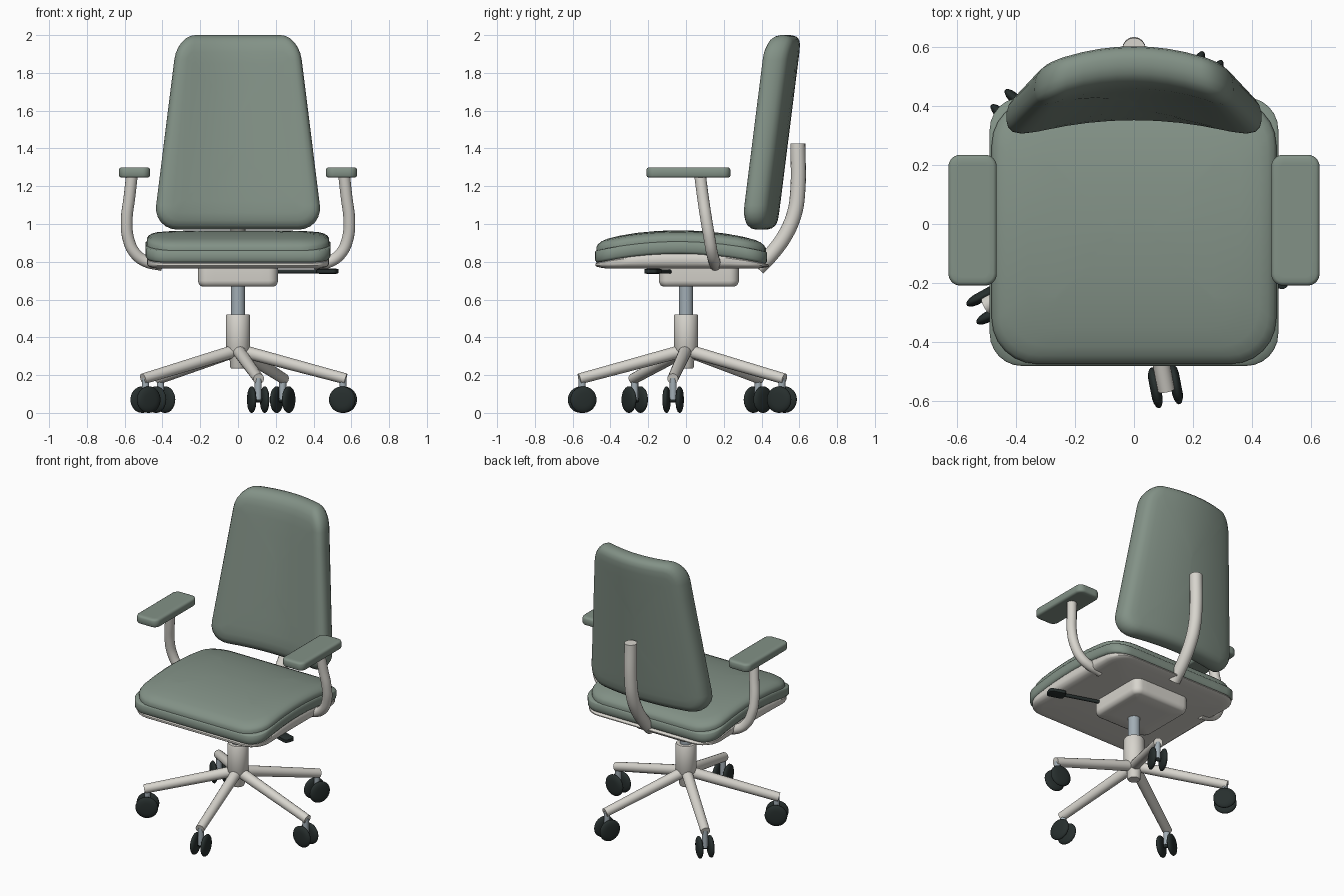
import bpy, bmesh, math
from mathutils import Vector, Matrix

if "Cube" in bpy.data.objects:
    bpy.data.objects.remove(bpy.data.objects["Cube"])


def material(name, rgb):
    m = bpy.data.materials.new(name)
    m.diffuse_color = (*rgb, 1)
    m.use_nodes = True
    m.node_tree.nodes["Principled BSDF"].inputs["Base Color"].default_value = m.diffuse_color
    return m


GREEN = material("sage fabric", (0.225, 0.285, 0.24))
WHITE = material("off white plastic", (0.68, 0.66, 0.61))
DARK = material("dark rubber", (0.02, 0.028, 0.027))
METAL = material("grey metal", (0.36, 0.42, 0.46))


def finish(name, mesh, mat, angle=40):
    mesh.materials.clear()
    mesh.materials.append(mat)
    ob = bpy.data.objects.new(name, mesh)
    bpy.context.collection.objects.link(ob)
    bpy.ops.object.select_all(action='DESELECT')
    ob.select_set(True)
    bpy.context.view_layer.objects.active = ob
    bpy.ops.object.shade_smooth_by_angle(angle=math.radians(angle))
    return ob


def loft(name, rings, mat, place=lambda p: p, angle=40):
    """Skin a stack of equal-length rings and cap both ends."""
    bm = bmesh.new()
    vs = [[bm.verts.new(place(Vector(p))) for p in r] for r in rings]
    n = len(vs[0])
    for a, b in zip(vs, vs[1:]):
        for i in range(n):
            j = (i + 1) % n
            bm.faces.new((a[i], a[j], b[j], b[i]))
    bm.faces.new(vs[0][::-1])
    bm.faces.new(vs[-1])
    bmesh.ops.recalc_face_normals(bm, faces=bm.faces)
    mesh = bpy.data.meshes.new(name)
    bm.to_mesh(mesh)
    bm.free()
    return finish(name, mesh, mat, angle)


def rounded(hx, hy, r, z, arc=6, side=8):
    """Rounded rectangle ring with subdivided straight sides."""
    r = min(r, hx * 0.95, hy * 0.95)
    corners = []
    for k, (sx, sy) in enumerate([(1, 1), (-1, 1), (-1, -1), (1, -1)]):
        cx, cy = sx * (hx - r), sy * (hy - r)
        corners.append([Vector((cx + r * math.cos(a), cy + r * math.sin(a), z))
                        for a in [math.pi / 2 * (k + i / arc) for i in range(arc + 1)]])
    pts = []
    for k in range(4):
        a, b = corners[k][-1], corners[(k + 1) % 4][0]
        pts += corners[k] + [a.lerp(b, i / side) for i in range(1, side)]
    return pts


def slab(name, hx, hy, r, levels, mat, place, angle=40):
    """levels: (height, inset, optional corner radius)."""
    rings = [rounded(hx - l[1], hy - l[1], max((l[2] if len(l) > 2 else r) - l[1], 0.015), l[0])
             for l in levels]
    return loft(name, rings, mat, place, angle)


def lathe(name, profile, mat, matrix=Matrix(), n=32):
    rings = [[(max(r, 0.001) * math.cos(2 * math.pi * i / n),
               max(r, 0.001) * math.sin(2 * math.pi * i / n), z) for i in range(n)]
             for r, z in profile]
    return loft(name, rings, mat, lambda p: matrix @ p)


def tube(name, pts, radius, mat, end=1.0):
    cu = bpy.data.curves.new(name, 'CURVE')
    cu.dimensions = '3D'
    cu.bevel_depth, cu.bevel_resolution = radius, 6
    cu.use_fill_caps = True
    cu.resolution_u = 8
    sp = cu.splines.new('BEZIER')
    sp.bezier_points.add(len(pts) - 1)
    for i, (bp, p) in enumerate(zip(sp.bezier_points, pts)):
        bp.co = p
        bp.handle_left_type = bp.handle_right_type = 'AUTO'
        bp.radius = 1 + (end - 1) * i / (len(pts) - 1)
    tmp = bpy.data.objects.new("tmp", cu)
    bpy.context.collection.objects.link(tmp)
    bpy.context.view_layer.update()
    mesh = bpy.data.meshes.new_from_object(
        tmp.evaluated_get(bpy.context.evaluated_depsgraph_get()))
    bpy.data.objects.remove(tmp)
    mesh.name = name
    return finish(name, mesh, mat)


# Centre column
lathe("hub", [(0, .235), (.036, .235), (.042, .245), (.045, .30), (.064, .335),
              (.064, .515), (.06, .522), (0, .522)], WHITE)
lathe("gas_lift", [(0, .5), (.038, .5), (.038, .70), (0, .70)], METAL)

# Five legs, each with a twin-wheel caster
wheel = [(0, -.018), (.035, -.018), (.052, -.015), (.065, -.009), (.07, -.003),
         (.07, .003), (.065, .009), (.052, .015), (.035, .018), (0, .018)]
for k in range(5):
    rot = Matrix.Rotation(math.radians(-79 + 72 * k), 4, 'Z')
    tube(f"leg_{k + 1}", [rot @ Vector((.03, 0, .325)), rot @ Vector((.575, 0, .18))],
         .034, WHITE, .85)
    lathe(f"caster_stem_{k + 1}", [(0, .07), (.019, .07), (.019, .185), (0, .185)], METAL,
          rot @ Matrix.Translation((.56, 0, 0)), 16)
    for tag, off in (("a", -.035), ("b", .035)):
        lathe(f"wheel_{k + 1}{tag}", wheel, DARK,
              rot @ Matrix.Translation((.56, off, .07)) @ Matrix.Rotation(math.pi / 2, 4, 'X'))
    lathe(f"axle_{k + 1}", [(0, -.03), (.014, -.03), (.014, .03), (0, .03)], DARK,
          rot @ Matrix.Translation((.56, 0, .07)) @ Matrix.Rotation(math.pi / 2, 4, 'X'), 12)

# Tilt mechanism under the seat
slab("mechanism", .212, .212, .05,
     [(.668, .1), (.668, .025), (.675, .01), (.69, .002), (.70, 0), (.785, 0)],
     WHITE, lambda p: p + Vector((0, .068, 0)))


# Seat pan and cushion, both arched front to back
def arch(y):
    return -.25 * (y + .04) ** 2


def pan_place(p):
    y = p.y - .02
    t = min(max((p.z - .77) / .07, 0), 1)
    return Vector((p.x, y, p.z + arch(y) * t))


def seat_place(p):
    y = p.y - .026
    return Vector((p.x, y, p.z + arch(y)))


slab("seat_pan", .483, .459, .13,
     [(.764, .3), (.764, .06), (.769, .025), (.782, .006), (.80, 0), (.835, 0), (.843, .006),
      (.845, .05)], WHITE, pan_place)
slab("seat_cushion", .49, .456, .11,
     [(.838, .3), (.838, .03), (.843, .01), (.855, .001), (.875, 0), (.902, 0), (.906, .004),
      (.907, .007, .16), (.925, .007, .16), (.938, .016, .16), (.950, .035, .17),
      (.957, .065, .2), (.962, .13, .25), (.965, .22), (.966, .32), (.966, .42)],
     GREEN, seat_place, 50)


# Backrest: tapered upward, leaning back, sides wrapping forward
def back_place(p):
    z = 1.485 + p.y
    taper = 1.01 - .28 * (z - .97)
    u = p.x / .445
    return Vector((p.x * taper, .482 + .126 * (z - .97) + p.z - .07 * u * u, z))


slab("backrest", .445, .515, .13,
     [(-.143, .43), (-.143, .35), (-.143, .25), (-.143, .15), (-.141, .09), (-.134, .05),
      (-.12, .022), (-.10, .006), (-.075, 0), (-.05, .001), (-.027, .008), (-.01, .024),
      (-.002, .05), (0, .09), (0, .15), (0, .25), (0, .35), (0, .43)], GREEN, back_place, 50)

# Curved spine behind the backrest
tube("back_support", [(0, .592, 1.425), (0, .592, 1.18), (0, .575, 1.06), (0, .53, .95),
                      (0, .46, .85), (0, .38, .765)], .04, WHITE)

# Arms and arm pads, both sides
for side, s in (("right", 1), ("left", -1)):
    tube(f"arm_{side}", [(s * .562, .075, 1.255), (s * .575, .09, 1.14), (s * .589, .108, 1.02),
                         (s * .58, .125, .92), (s * .545, .138, .845), (s * .49, .15, .803),
                         (s * .40, .155, .782)], .031, WHITE)
    slab(f"arm_pad_{side}", .082, .222, .04,
         [(1.245, .03), (1.245, .012), (1.249, .004), (1.256, 0), (1.288, 0), (1.296, .004),
          (1.30, .012), (1.30, .03)], GREEN, lambda p: p + Vector((s * .548, .013, 0)))

# Height lever on the right
tube("lever_rod", [(.19, -.08, .748), (.45, -.165, .748)], .011, DARK)
turn = Matrix.Translation((.475, -.175, .75)) @ Matrix.Rotation(math.radians(-18), 4, 'Z')
slab("lever_paddle", .055, .036, .02,
     [(-.014, .012), (-.01, 0), (.01, 0), (.014, .012)], DARK, lambda p: turn @ p)
